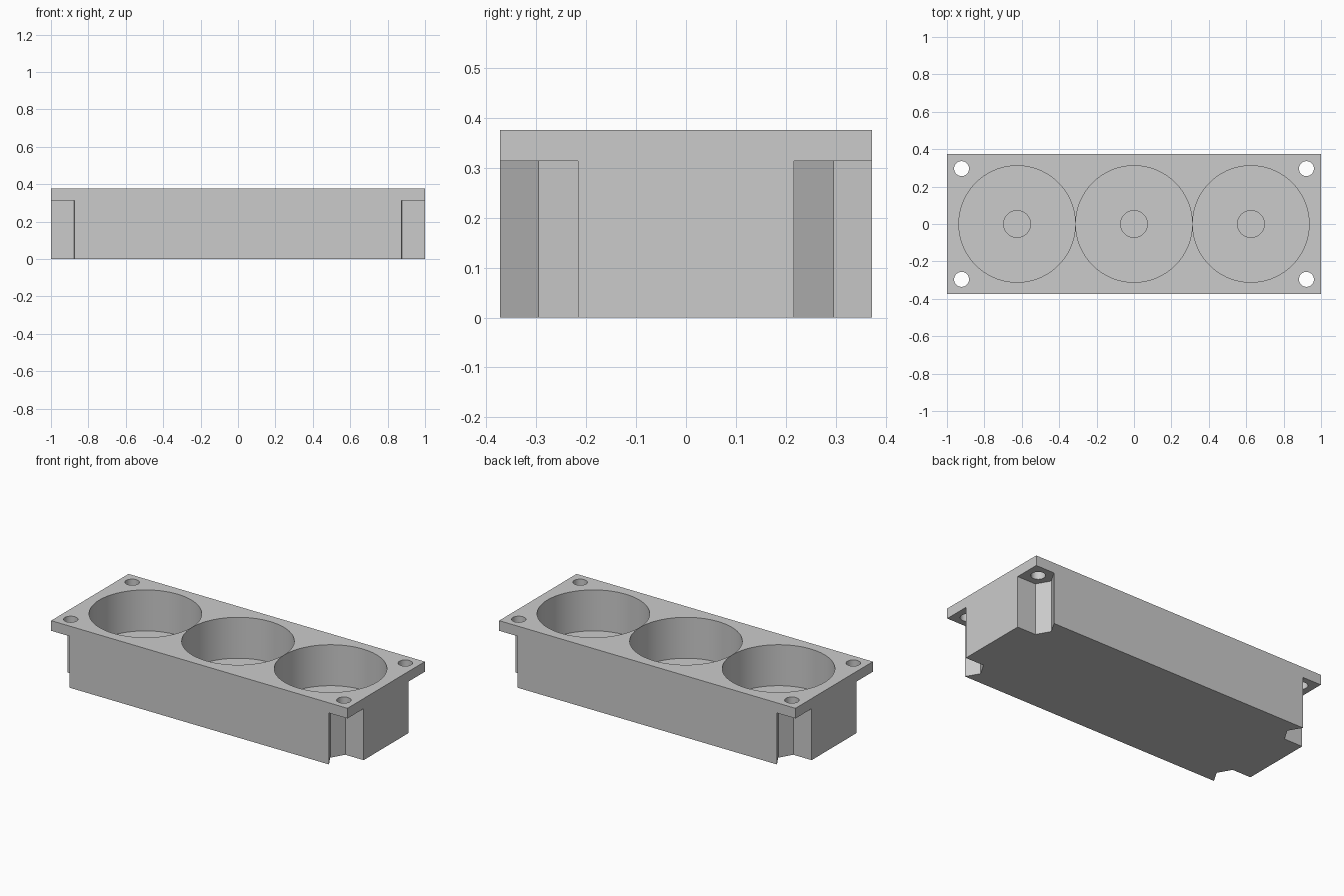
import bpy, bmesh
from math import cos, sin, tau

if "Cube" in bpy.data.objects:
    bpy.data.objects.remove(bpy.data.objects["Cube"])

LX, LY, H = 1.0, 0.373, 0.376      # half length, half width, height
PLATE_Z = 0.314                    # underside of the top plate
HX, HY = 0.922, 0.296              # screw hole position


def prism(bm, pts, z0, z1):
    """Add a closed vertical prism from a 2D outline."""
    low = [bm.verts.new((x, y, z0)) for x, y in pts]
    top = [bm.verts.new((x, y, z1)) for x, y in pts]
    bm.faces.new(low)
    bm.faces.new(top)
    for i in range(len(pts)):
        j = (i + 1) % len(pts)
        bm.faces.new((low[i], low[j], top[j], top[i]))


def circle(x, y, r, n):
    return [(x + r * cos(tau * i / n), y + r * sin(tau * i / n)) for i in range(n)]


def make(name, outlines, z0, z1):
    bm = bmesh.new()
    for pts in outlines:
        prism(bm, pts, z0, z1)
    bmesh.ops.recalc_face_normals(bm, faces=bm.faces)
    mesh = bpy.data.meshes.new(name)
    bm.to_mesh(mesh)
    bm.free()
    ob = bpy.data.objects.new(name, mesh)
    bpy.context.collection.objects.link(ob)
    return ob


# Solid block
block = make("holder_block", [[(-LX, -LY), (LX, -LY), (LX, LY), (-LX, LY)]], 0, H)

# Cutters: half-hexagon corner notches, screw holes, round cups, small wells
corners = [(sx, sy) for sx in (-1, 1) for sy in (-1, 1)]
notch = [(1.1, 0.217), (0.876, 0.217), (0.83, HY), (0.875, LY), (0.875, 0.5), (1.1, 0.5)]
cups = (-0.625, 0, 0.625)
cutters = [
    make("notch_cutter", [[(x * sx, y * sy) for x, y in notch] for sx, sy in corners], -0.1, PLATE_Z),
    make("screw_cutter", [circle(HX * sx, HY * sy, 0.04, 32) for sx, sy in corners], 0.2, 0.5),
    make("cup_cutter", [circle(x, 0, 0.3115, 72) for x in cups], 0.126, 0.5),
    make("well_cutter", [circle(x, 0, 0.072, 32) for x in cups], 0.064, 0.3),
]
for cutter in cutters:
    cutter.hide_render = True
    mod = block.modifiers.new(cutter.name, 'BOOLEAN')
    mod.operation = 'DIFFERENCE'
    mod.solver = 'EXACT'
    mod.object = cutter

# Bake the cuts and drop the helpers
bpy.context.view_layer.objects.active = block
block.select_set(True)
for cutter in cutters:
    bpy.ops.object.modifier_apply(modifier=cutter.name)
for cutter in cutters:
    bpy.data.objects.remove(cutter)
bpy.ops.object.shade_smooth_by_angle()
